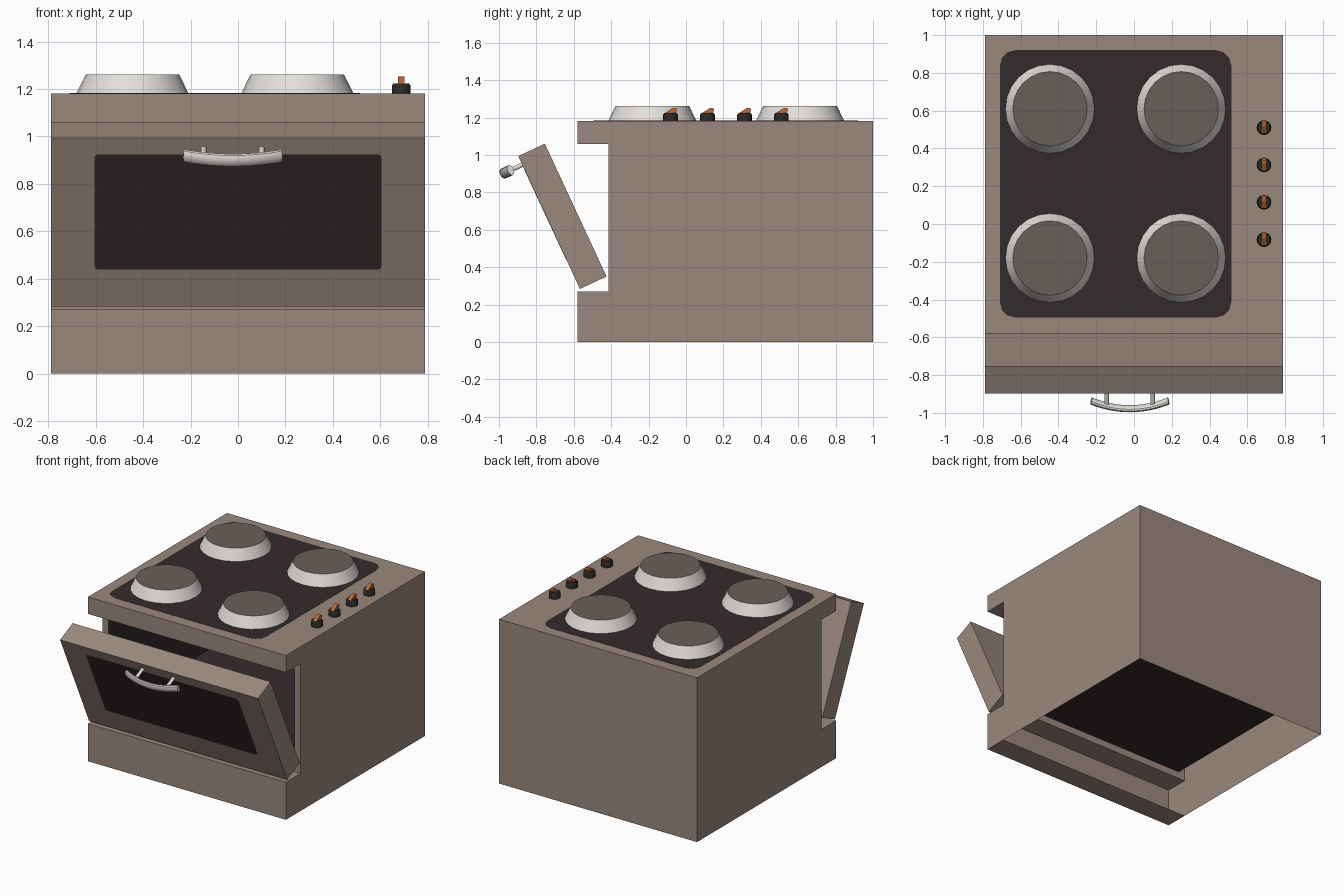
import bpy, bmesh, math
from mathutils import Vector

if "Cube" in bpy.data.objects:
    bpy.data.objects.remove(bpy.data.objects["Cube"])


def mat(name, rgb):
    m = bpy.data.materials.new(name)
    m.diffuse_color = (*rgb, 1)
    m.use_nodes = True
    m.node_tree.nodes["Principled BSDF"].inputs["Base Color"].default_value = m.diffuse_color
    return m


TAUPE = mat("taupe enamel", (0.325, 0.25, 0.205))
DARK = mat("dark glass", (0.035, 0.023, 0.025))
METAL = mat("light metal", (0.77, 0.74, 0.71))
CAP = mat("burner grey", (0.137, 0.115, 0.098))
BLACK = mat("knob black", (0.025, 0.021, 0.02))
ORANGE = mat("orange marker", (0.52, 0.15, 0.04))


def finish(name, bm, mats, smooth=False, recalc=True):
    if recalc:
        bmesh.ops.recalc_face_normals(bm, faces=bm.faces[:])
    me = bpy.data.meshes.new(name)
    bm.to_mesh(me)
    bm.free()
    for m in mats:
        me.materials.append(m)
    ob = bpy.data.objects.new(name, me)
    bpy.context.collection.objects.link(ob)
    if smooth:
        bpy.ops.object.select_all(action='DESELECT')
        ob.select_set(True)
        bpy.context.view_layer.objects.active = ob
        bpy.ops.object.shade_smooth_by_angle(angle=math.radians(35))
    return ob


def loft(name, rings, mats, smooth=False, cap_index=0):
    """Join rings of points with quads and cap both ends."""
    bm = bmesh.new()
    vs = [[bm.verts.new(p) for p in r] for r in rings]
    n = len(vs[0])
    for a, b in zip(vs, vs[1:]):
        for i in range(n):
            bm.faces.new((a[i], a[(i + 1) % n], b[(i + 1) % n], b[i]))
    bm.faces.new(vs[0][::-1])
    bm.faces.new(vs[-1]).material_index = cap_index
    return finish(name, bm, mats, smooth)


def circle(x, y, z, r, n=24):
    return [(x + r * math.cos(2 * math.pi * i / n),
             y + r * math.sin(2 * math.pi * i / n), z) for i in range(n)]


def rounded(x0, x1, y0, y1, r, seg=3):
    pts = []
    for k, (cx, cy) in enumerate(((x1 - r, y1 - r), (x0 + r, y1 - r),
                                  (x0 + r, y0 + r), (x1 - r, y0 + r))):
        for i in range(seg + 1):
            a = math.pi / 2 * (k + i / seg)
            pts.append((cx + r * math.cos(a), cy + r * math.sin(a)))
    return pts


W, TOP = 0.788, 1.182

# Body: side profile stretched in x, open underneath except for the front lip
profile = [(-.415, 0), (-.58, 0), (-.58, .27), (-.415, .27), (-.415, 1.06),
           (-.58, 1.06), (-.58, TOP), (1, TOP), (1, 0)]
bm = bmesh.new()
L = [bm.verts.new((-W, y, z)) for y, z in profile]
R = [bm.verts.new((W, y, z)) for y, z in profile]
bm.faces.new(L[::-1])
bm.faces.new(R)
strips = [bm.faces.new((L[i], R[i], R[i + 1], L[i + 1])) for i in range(8)]
bmesh.ops.recalc_face_normals(bm, faces=bm.faces[:])
bm.normal_update()
if strips[6].normal.z < 0:
    bmesh.ops.reverse_faces(bm, faces=bm.faces[:])

# Oven cavity: inset the recessed front and push it back
opening = strips[3]
bmesh.ops.inset_individual(bm, faces=[opening], thickness=0.07)
before = set(bm.faces)
cavity = bmesh.ops.extrude_face_region(bm, geom=[opening])
for g in cavity["geom"]:
    if isinstance(g, bmesh.types.BMVert):
        g.co.y = 0.93
for f in bm.faces:
    if f not in before:
        f.material_index = 1
if opening.is_valid:
    bm.faces.remove(opening)
finish("oven_body", bm, [TAUPE, DARK], recalc=False)

# Glass cooktop
top = rounded(-.71, .515, -.495, .92, .08)
loft("cooktop_glass", [[(x, y, z) for x, y in top] for z in (TOP - .001, TOP + .0012)], [DARK])

# Burners
for x in (-.445, .25):
    for y in (-.18, .61):
        loft("burner", [circle(x, y, TOP, .236), circle(x, y, 1.262, .197)],
             [METAL, CAP], True, 1)

# Knobs with slanted pointers
for y in (-.083, .115, .313, .51):
    x = .688
    loft("knob", [circle(x, y, TOP, .039, 16), circle(x, y, 1.215, .039, 16),
                  circle(x, y, 1.224, .033, 16)], [BLACK], True)
    side = [(-.032, 1.222), (.027, 1.222), (.036, 1.244), (.026, 1.252), (.008, 1.249)]
    loft("knob_pointer", [[(x + s * .014, y + a, z) for a, z in side] for s in (-1, 1)],
         [ORANGE])

# Door frame of reference: x across, a up along the door, n outward from its front
U = Vector((0, -.4215, .9068))
N = Vector((0, -.9068, -.4215))
HINGE = Vector((0, -.567, .284))


def on_door(x, a, n):
    return HINGE + Vector((x, 0, 0)) + U * a + N * n


# Door slab and window
slab = [(-W, 0), (W, 0), (W, .783), (-W, .783)]
loft("oven_door", [[on_door(x, a, n) for x, a in slab] for n in (-.157, 0)], [TAUPE])
pane = rounded(-.605, .605, .171, .706, .018)
loft("door_window", [[on_door(x, a, n) for x, a in pane] for n in (-.001, .0012)], [DARK])

# Door handle: bowed bar on two posts
A, CX, HALF = .732, -.022, .205
rings = []
for i in range(13):
    t = -1 + i / 6
    rings.append([on_door(CX + t * HALF + .25 * t * .016 * math.cos(c),
                          A + .029 * math.sin(c),
                          .113 - .045 * t * t + .016 * math.cos(c))
                  for c in (2 * math.pi * k / 12 for k in range(12))])
loft("door_handle", rings, [METAL], True)
for px in (-.145, .1):
    loft("handle_post", [[on_door(px + x, A + a, n) for x, a, _ in circle(0, 0, 0, .012, 12)]
                         for n in (-.005, .1)], [METAL], True)
